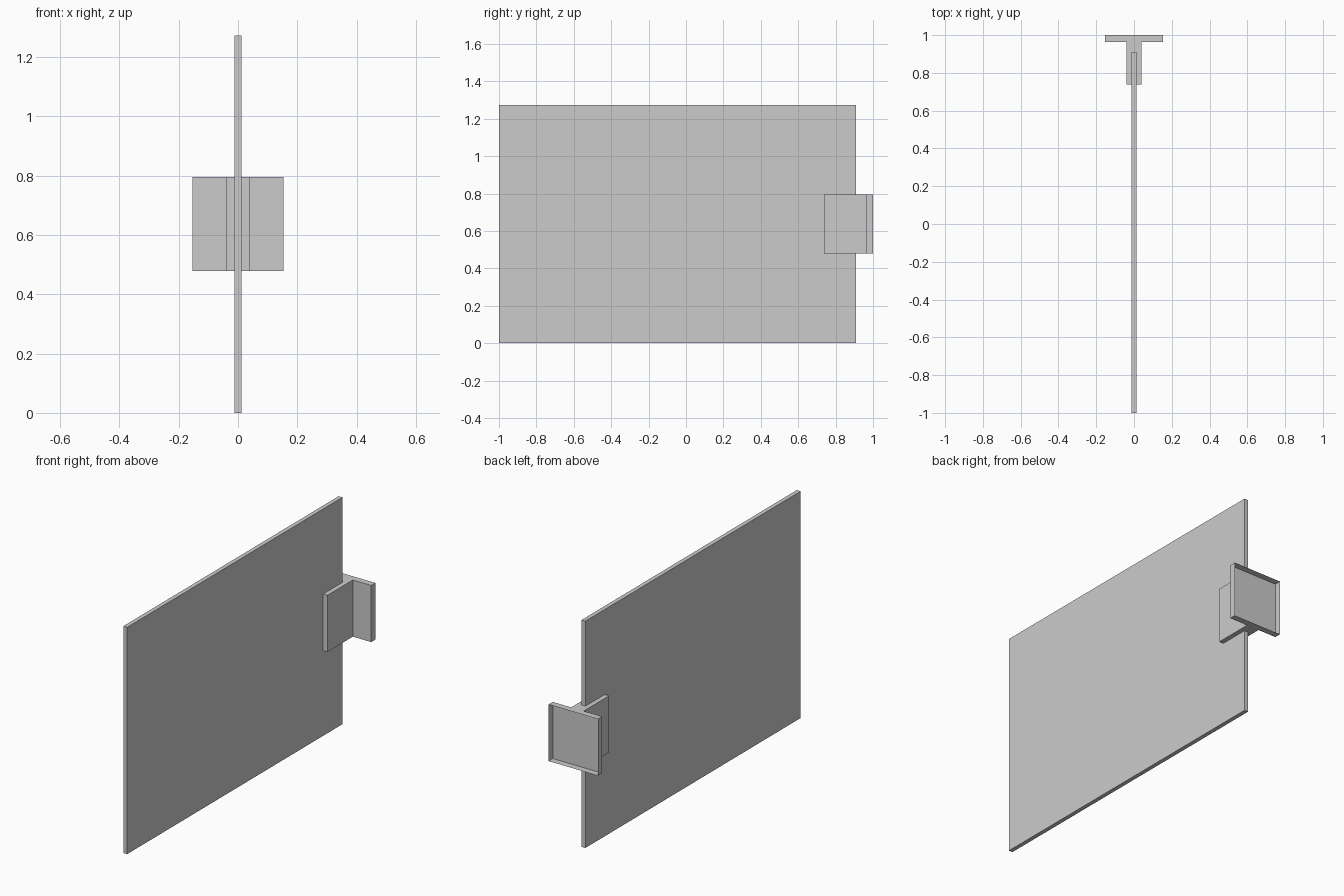
import bpy
import bmesh
from mathutils import Vector

cube = bpy.data.objects.get("Cube")
if cube:
    bpy.data.objects.remove(cube, do_unlink=True)

# Single plain grey
grey = bpy.data.materials.new("plain_grey")
grey.use_nodes = True
colour = (0.6, 0.6, 0.6, 1)
grey.diffuse_color = colour
grey.node_tree.nodes["Principled BSDF"].inputs["Base Color"].default_value = colour


def box(name, low, high, open_back=False):
    """Box between two corners, optionally without its +y face."""
    low, high = Vector(low), Vector(high)
    bm = bmesh.new()
    bmesh.ops.create_cube(bm, size=1)
    bmesh.ops.scale(bm, vec=high - low, verts=bm.verts)
    bmesh.ops.translate(bm, vec=(low + high) / 2, verts=bm.verts)
    if open_back:
        bm.normal_update()
        back = [f for f in bm.faces if f.normal.y > 0.9]
        bmesh.ops.delete(bm, geom=back, context="FACES_ONLY")
    mesh = bpy.data.meshes.new(name)
    bm.to_mesh(mesh)
    bm.free()
    mesh.materials.append(grey)
    obj = bpy.data.objects.new(name, mesh)
    bpy.context.collection.objects.link(obj)
    return obj


# Thin upright panel
box("panel", (-0.012, -1, 0), (0.012, 0.91, 1.273))

# Clamp block gripping the panel edge
bottom, top, joint = 0.478, 0.796, 0.963
box("clamp_block", (-0.039, 0.738, bottom), (0.039, joint, top))

# Shallow mounting plate, hollow at the back
box("mounting_plate", (-0.153, joint, bottom), (0.153, 1, top), open_back=True)
